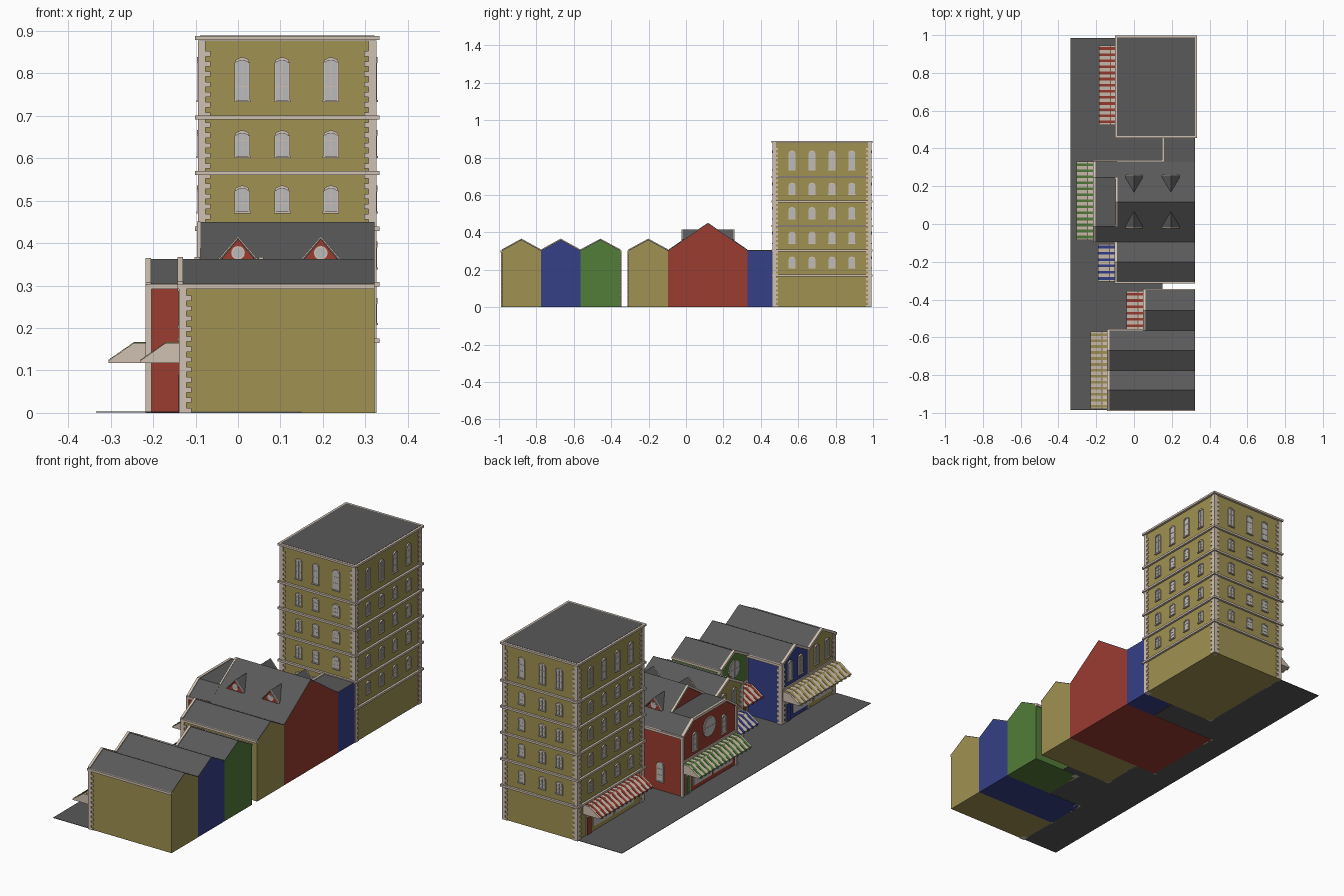
import bpy, bmesh, math

if "Cube" in bpy.data.objects:
    bpy.data.objects.remove(bpy.data.objects["Cube"])

COL = {"yellow": (.35, .285, .085), "red": (.33, .045, .03), "blue": (.036, .05, .24),
       "green": (.085, .20, .04), "trim": (.63, .53, .44), "dark": (.10, .10, .10),
       "glass": (.5, .5, .5)}
MATS = {}
for k, c in COL.items():
    MATS[k] = bpy.data.materials.new(k)
    MATS[k].diffuse_color = (*c, 1)
parts = {}

# face frames: (axis, coordinate, outward sign); u runs along the face, n points outward
def place(f, u, n, z):
    axis, c, s = f
    return (c + s * n, u, z) if axis == "x" else (u, c + s * n, z)

def prism(name, mat, pts, f, n0, n1):
    """Extrude a (u, z) profile from depth n0 to n1; same-named prisms join into one part."""
    bm = parts.setdefault((name, mat), bmesh.new())
    a = [bm.verts.new(place(f, u, n0, z)) for u, z in pts]
    b = [bm.verts.new(place(f, u, n1, z)) for u, z in pts]
    bm.faces.new(a)
    bm.faces.new(b[::-1])
    for i in range(len(pts)):
        j = (i + 1) % len(pts)
        bm.faces.new((a[i], b[i], b[j], a[j]))

XF, YF = ("x", 0, 1), ("y", 0, 1)

def rect(u0, u1, z0, z1):
    return [(u0, z0), (u1, z0), (u1, z1), (u0, z1)]

def box(name, mat, x0, x1, y0, y1, z0, z1):
    prism(name, mat, rect(x0, x1, z0, z1), YF, y0, y1)

def band(line, t):
    return line + [(u, z + t) for u, z in line[::-1]]

def disc(u, z, r, n=20):
    return [(u + r * math.cos(2 * math.pi * i / n), z + r * math.sin(2 * math.pi * i / n)) for i in range(n)]

# arched window: pane, jambs, mullions, sill and segmental hood
def window(b, f, u, z0, z1, w=.033):
    h, a = w / 2, .007
    arch = [(u - h, z1 - a), (u - h * .5, z1 - a * .3), (u, z1), (u + h * .5, z1 - a * .3), (u + h, z1 - a)]
    prism(b + "_panes", "glass", [(u + h, z0), (u - h, z0)] + arch, f, -.003, .002)
    for s in (-1, 1):
        prism(b + "_windows", "trim", rect(u + s * h - .002, u + s * h + .002, z0, z1 - a), f, -.003, .005)
    prism(b + "_windows", "trim", rect(u - .001, u + .001, z0, z1), f, -.003, .0035)
    for k in (1, 2):
        z = z0 + (z1 - z0) * k / 3
        prism(b + "_windows", "trim", rect(u - h, u + h, z - .001, z + .001), f, -.003, .0035)
    prism(b + "_windows", "trim", rect(u - h - .003, u + h + .003, z0 - .005, z0), f, -.003, .008)
    prism(b + "_windows", "trim", band([(p, q - .001) for p, q in arch], .007), f, -.003, .007)

def round_window(b, f, u, z, r):
    prism(b + "_windows", "trim", disc(u, z, r), f, -.003, .004)
    prism(b + "_panes", "glass", disc(u, z, r * .86), f, -.003, .005)
    prism(b + "_windows", "trim", rect(u - .0015, u + .0015, z - r, z + r), f, -.003, .006)
    prism(b + "_windows", "trim", rect(u - r, u + r, z - .0015, z + .0015), f, -.003, .006)

# corner stones: narrow strip with alternating longer blocks
def quoin(b, x, y, sx, sy, top):
    def block(d, z0, z1):
        xs = sorted((x - sx * .004, x + sx * d))
        ys = sorted((y - sy * .004, y + sy * d))
        box(b + "_quoins", "trim", *xs, *ys, z0, z1)
    block(.014, 0, top)
    for i in range(int(top / .024)):
        block(.025, i * .024, i * .024 + .012)

# striped awning: wedge body with raised coloured stripes
def awning(b, mat, x, y0, y1):
    prof = [(x, .118), (x - .095, .118), (x - .095, .123), (x - .035, .165), (x, .165)]
    prism(b + "_awning", "trim", prof, YF, y0, y1)
    n = round((y1 - y0) / .032)
    p = (y1 - y0) / n
    for i in range(n):
        c = y0 + (i + .5) * p
        prism(b + "_awning_stripes", mat, band([(x - .096, .114), (x - .096, .123), (x - .035, .1652), (x, .1652)], .0015),
              YF, c - .007, c + .007)

# shop front below the awning: display windows and a coloured door
def shop(b, f, y0, y1, door):
    w = y1 - y0
    d = y1 - .045
    prism(b + "_shop_frame", "trim", rect(d - .02, d + .02, 0, .108), f, -.003, .003)
    prism(b + "_door", door, rect(d - .015, d + .015, 0, .09), f, -.003, .005)
    n = max(1, round(w / .12) - 1)
    span = (w - .09) / n
    for i in range(n):
        a = y0 + .02 + i * span
        prism(b + "_shop_frame", "trim", rect(a, a + span - .012, .025, .108), f, -.003, .003)
        prism(b + "_shop_glass", "glass", rect(a + .005, a + span - .017, .03, .102), f, -.003, .004)

EAVE, BACK = .3, .322

# small gabled shop house facing the street
def house(b, mat, xf, y0, y1, style):
    m = (y0 + y1) / 2
    prism(b + "_walls", mat, [(y0, 0), (y1, 0), (y1, EAVE), (m, .358), (y0, EAVE)], XF, xf, BACK)
    line = [(y0, EAVE), (m, .358), (y1, EAVE)]
    prism(b + "_roof", "dark", band(line, .004), XF, xf, BACK)
    prism(b + "_gable_trim", "trim", band([(y, z - .005) for y, z in line], .014), XF, xf - .007, xf + .005)
    f = ("x", xf, -1)
    prism(b + "_gable_trim", "trim", rect(y0, y1, .168, .178), f, -.002, .006)
    for y in (y0, y1 - .008):
        prism(b + "_gable_trim", "trim", rect(y, y + .008, 0, EAVE), f, -.002, .004)
    if style == "round":
        round_window(b, f, m, .27, .045)
    else:
        for s in (-1, 1):
            window(b, f, m + s * .042, .205, .295)

def eave(b, y, x0, x1):
    box(b + "_eave_trim", "trim", x0, x1, y - .006, y + .006, .292, .304)

# street slab
box("street", "dark", -.335, .15, -.985, .985, .001, .003)

# row of small houses
house("yellow_house", "yellow", -.135, -.985, -.775, "pair")
house("blue_house", "blue", -.135, -.775, -.565, "pair")
house("green_house", "green", .055, -.565, -.35, "round")
house("middle_house", "yellow", -.095, -.308, -.095, "pair")
quoin("yellow_house", -.135, -.985, 1, 1, EAVE)
quoin("blue_house", -.135, -.565, 1, -1, EAVE)
quoin("green_house", .055, -.35, 1, -1, EAVE)
quoin("middle_house", -.095, -.308, 1, 1, EAVE)
eave("yellow_house", -.985, -.142, BACK)
eave("blue_house", -.562, -.142, .055)
eave("green_house", -.35, .048, BACK)
eave("middle_house", -.308, -.102, BACK)
for b, x, y0, y1, c, d in (("yellow_house", -.135, -.98, -.57, "yellow", "blue"),
                           ("green_house", .055, -.555, -.355, "red", "red"),
                           ("middle_house", -.095, -.305, -.105, "blue", "blue"),
                           ("red_hall", -.21, -.085, .33, "green", "green"),
                           ("tower", -.09, .525, .945, "red", "red")):
    awning(b, c, x, y0, y1)
    shop(b, ("x", x, -1), y0, y1, d)

# red hall: low clipped-gable front and tall gabled rear
Y0, Y1, M = -.095, .33, .1175
low = [(Y0, EAVE), (-.012, .358), (.247, .358), (Y1, EAVE)]
high = [(Y0, EAVE), (M, .446), (Y1, EAVE)]
for line, x0, x1 in ((low, -.21, -.09), (high, -.09, BACK)):
    prism("red_hall_walls", "red", [(Y1, 0), (Y0, 0)] + line, XF, x0, x1)
    prism("red_hall_roof", "dark", band(line, .004), XF, x0, x1)
prism("red_hall_gable_trim", "trim", band([(y, z - .006) for y, z in low], .013), XF, -.218, -.205)
prism("red_hall_gable_trim", "trim", band([(-.012, .352), (M, .439), (.247, .352)], .012), XF, -.097, -.088)
hall = ("x", -.21, -1)
for y in (Y0, Y1):
    box("red_hall_corners", "trim", -.218, -.204, y - .006, y + .006, 0, EAVE)
prism("red_hall_gable_trim", "trim", rect(Y0, Y1, .168, .178), hall, -.002, .006)
round_window("red_hall", hall, M, .275, .05)
for s in (-1, 1):
    window("red_hall", hall, M + s * .115, .2, .285)
window("red_hall", ("y", Y1, 1), -.09, .05, .14)
eave("red_hall", Y0, -.217, -.095)
eave("red_hall", Y1 + .003, -.217, .15)

# four triangular dormers on the hall roof
for x in (0, .195):
    for s in (-1, 1):
        f = ("y", M, s)
        prism("dormer_walls", "red", [(x - .043, .357), (x + .043, .357), (x, .41)], f, .045, .137)
        line = [(x - .046, .358), (x, .411), (x + .046, .358)]
        prism("dormer_roofs", "dark", band(line, .004), f, .05, .138)
        prism("dormer_trim", "trim", band(line, .005), f, .136, .141)
        prism("dormer_windows", "trim", disc(x, .377, .016), f, .13, .139)
        prism("dormer_panes", "glass", disc(x, .377, .012), f, .13, .140)

# flat-roofed blue link block
box("link_walls", "blue", .155, BACK, Y1, .467, 0, EAVE)
box("link_roof", "dark", .155, BACK, Y1, .467, EAVE, .303)
box("link_trim", "trim", .148, .16, Y1, .467, .292, .306)

# tower with floor bands, cornice, quoins and windows all round
TX0, TX1, TY0, TY1 = -.09, BACK, .467, .987
box("tower_walls", "yellow", TX0, TX1, TY0, TY1, 0, .877)
for z in (.17, .303, .434, .565, .696, .883):
    o = .011
    box("tower_bands", "trim", TX0 - o, TX1 + o, TY0 - o, TY1 + o, z - .005, z + .005)
box("tower_roof", "dark", TX0, TX1, TY0, TY1, .883, .889)
for x, sx in ((TX0, 1), (TX1, -1)):
    for y, sy in ((TY0, 1), (TY1, -1)):
        quoin("tower", x, y, sx, sy, .877)
for z0, z1 in ((.212, .265), (.343, .398), (.475, .53), (.605, .66), (.737, .832)):
    for y in (.567, .674, .78, .886):
        window("tower", ("x", TX0, -1), y, z0, z1)
        window("tower", ("x", TX1, 1), y, z0, z1)
    for x in (.01, .104, .219):
        window("tower", ("y", TY0, -1), x, z0, z1)
        window("tower", ("y", TY1, 1), x, z0, z1)

# turn the collected parts into objects
for (name, mat), bm in parts.items():
    bmesh.ops.recalc_face_normals(bm, faces=bm.faces)
    me = bpy.data.meshes.new(name)
    bm.to_mesh(me)
    bm.free()
    me.materials.append(MATS[mat])
    bpy.context.collection.objects.link(bpy.data.objects.new(name, me))

for m in bpy.data.materials:
    if m.users and not m.is_grease_pencil:
        m.use_nodes = True
        m.node_tree.nodes["Principled BSDF"].inputs["Base Color"].default_value = m.diffuse_color
